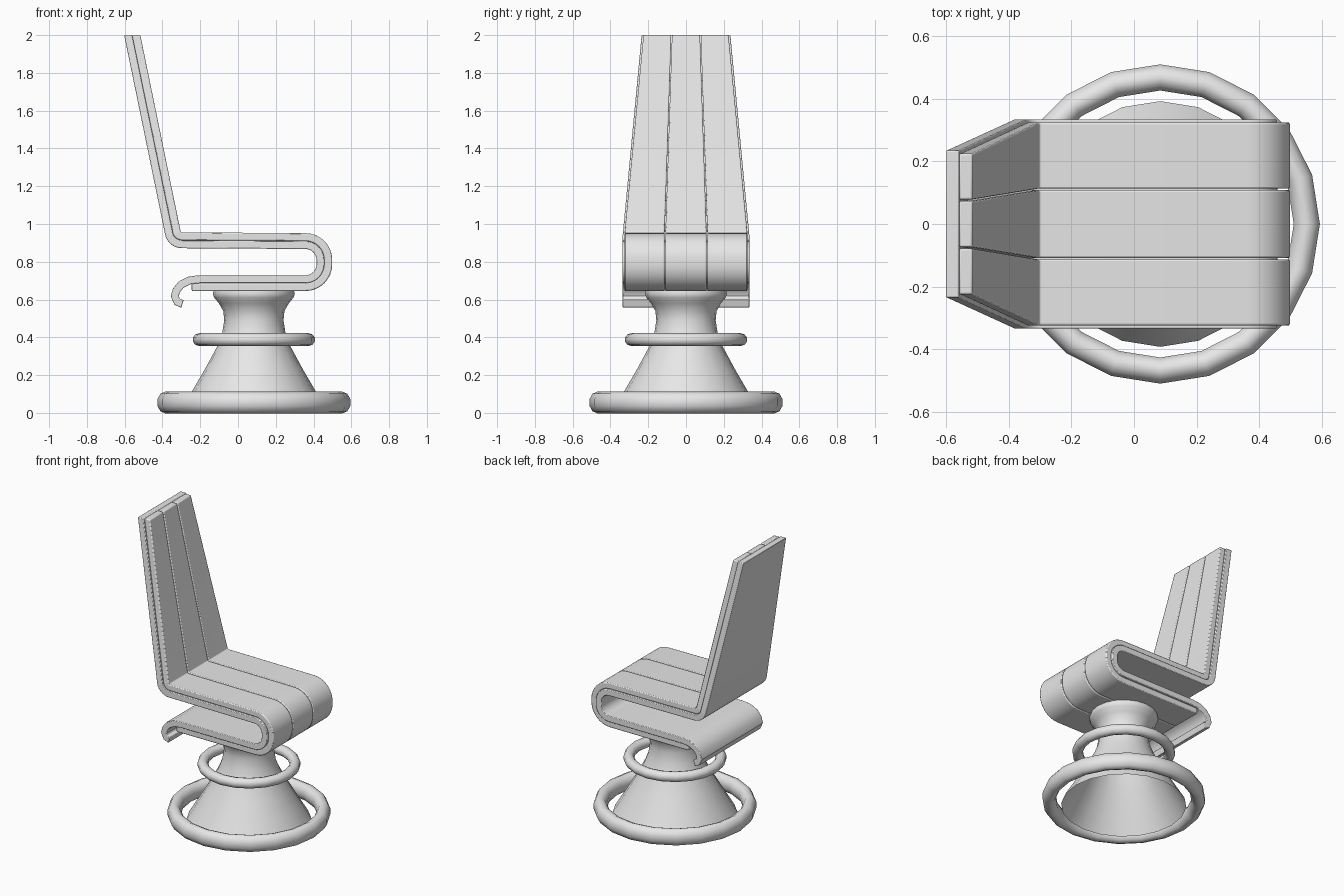
import bpy
import bmesh
import math
from mathutils import Vector

cube = bpy.data.objects.get("Cube")
if cube:
    bpy.data.objects.remove(cube, do_unlink=True)

GREY = (0.8, 0.8, 0.8, 1)
grey = bpy.data.materials.new("light_grey")
grey.use_nodes = True
grey.diffuse_color = GREY
grey.node_tree.nodes["Principled BSDF"].inputs["Base Color"].default_value = GREY


def finish(name, bm, angle, bevel=0):
    """Turn a bmesh into a shaded object with optional rounded edges."""
    bmesh.ops.recalc_face_normals(bm, faces=bm.faces)
    mesh = bpy.data.meshes.new(name)
    bm.to_mesh(mesh)
    bm.free()
    mesh.materials.append(grey)
    obj = bpy.data.objects.new(name, mesh)
    bpy.context.collection.objects.link(obj)
    bpy.ops.object.select_all(action='DESELECT')
    obj.select_set(True)
    bpy.context.view_layer.objects.active = obj
    bpy.ops.object.shade_smooth_by_angle(angle=math.radians(angle))
    if bevel:
        mod = obj.modifiers.new("soft_edges", 'BEVEL')
        mod.width = bevel
        mod.segments = 2
        mod.limit_method = 'ANGLE'
        mod.angle_limit = math.radians(50)
    return obj


def fillet(before, corner, after, radius, steps=8):
    """Arc of points that rounds one corner of a path."""
    a, p, b = Vector(before), Vector(corner), Vector(after)
    d1, d2 = (p - a).normalized(), (b - p).normalized()
    half = d1.angle(d2) / 2
    reach = radius * math.tan(half)
    centre = p + (d2 - d1).normalized() * radius / math.cos(half)
    va, vb = p - d1 * reach - centre, p + d2 * reach - centre
    arc = []
    for i in range(steps + 1):
        k = 2 * half * i / steps
        arc.append(centre + (va * math.sin(2 * half - k) + vb * math.sin(k)) / math.sin(2 * half))
    return arc


def offset(path, dist):
    """Shift a path to its right; the first end stays level."""
    out = []
    for i, p in enumerate(path):
        d_in = (p - path[max(i - 1, 0)]).normalized()
        d_out = (path[min(i + 1, len(path) - 1)] - p).normalized()
        d = (d_in + d_out).normalized()
        n = Vector((d.y, -d.x))
        if i == 0:
            n = Vector((1 / n.x, 0))
        out.append(p + n * dist)
    return out


def band(name, path, dist, side_a, side_b, bevel):
    """Thick ribbon along a path; each side is (seat y, top y)."""
    bm = bmesh.new()
    rows = []
    for p, q in zip(path, offset(path, dist)):
        row = []
        for pt, side in ((p, side_a), (p, side_b), (q, side_b), (q, side_a)):
            k = min(max((p.y - 0.945) / (2 - 0.945), 0), 1)
            row.append(bm.verts.new((pt.x, side[0] + (side[1] - side[0]) * k, pt.y)))
        rows.append(row)
    for r, s in zip(rows, rows[1:]):
        for j in range(4):
            m = (j + 1) % 4
            bm.faces.new((r[j], r[m], s[m], s[j]))
    bm.faces.new(rows[0])
    bm.faces.new(rows[-1])
    return finish(name, bm, 35, bevel)


def revolve(name, profile, closed, cap=False, sides=20):
    """Turn a (radius, z) profile around the pedestal axis."""
    bm = bmesh.new()
    rings = []
    for r, z in profile:
        rings.append([bm.verts.new((AXIS_X + r * math.cos(math.tau * i / sides),
                                    r * math.sin(math.tau * i / sides), z))
                      for i in range(sides)])
    pairs = list(zip(rings, rings[1:]))
    if closed:
        pairs.append((rings[-1], rings[0]))
    for r, s in pairs:
        for i in range(sides):
            m = (i + 1) % sides
            bm.faces.new((r[i], r[m], s[m], s[i]))
    if cap:
        bm.faces.new(rings[-1])
    return finish(name, bm, 50)


def ring(name, radius, z, tube_r, tube_z, count=10):
    angles = [math.tau * (i + 0.5) / count for i in range(count)]
    revolve(name, [(radius + tube_r * math.cos(a), z + tube_z * math.sin(a)) for a in angles], True)


AXIS_X = 0.084
THICK = 0.042

# Line where shell and cushion meet: back, seat, front roll, underside
top, bend = (-0.56, 2.0), (-0.337, 0.914)
roll_top, roll_low, under = (0.457, 0.909), (0.457, 0.687), (-0.245, 0.687)
seam = [Vector(top)]
seam += fillet(top, bend, roll_top, 0.05)
seam += fillet(bend, roll_top, roll_low, 0.1)
seam += fillet(roll_top, roll_low, under, 0.1)
hook = [Vector(p) for p in ((-0.2, 0.687), (-0.25, 0.682), (-0.288, 0.663), (-0.308, 0.638),
                            (-0.314, 0.618), (-0.308, 0.603), (-0.288, 0.597))]

# Shell with the curled tail
band("seat_shell", seam + hook, THICK, (-0.335, -0.235), (0.335, 0.235), 0.004)

# Three cushion strips separated by narrow grooves
cushion = seam + [Vector(under)]
band("middle_cushion", cushion, -THICK, (-0.109, -0.074), (0.109, 0.074), 0.006)
for name, s in (("left_cushion", 1), ("right_cushion", -1)):
    band(name, cushion, -THICK, (0.113 * s, 0.078 * s), (0.325 * s, 0.225 * s), 0.006)

# Flared hollow pedestal
revolve("pedestal", [(0.393, 0.004), (0.33, 0.11), (0.26, 0.23), (0.195, 0.35), (0.168, 0.42),
                     (0.157, 0.49), (0.162, 0.54), (0.185, 0.58), (0.21, 0.61),
                     (0.217, 0.63), (0.212, 0.648)], False, cap=True)

# Foot rest ring and floor ring
ring("foot_ring", 0.29, 0.388, 0.034, 0.034)
ring("floor_ring", 0.469, 0.055, 0.044, 0.0575)
